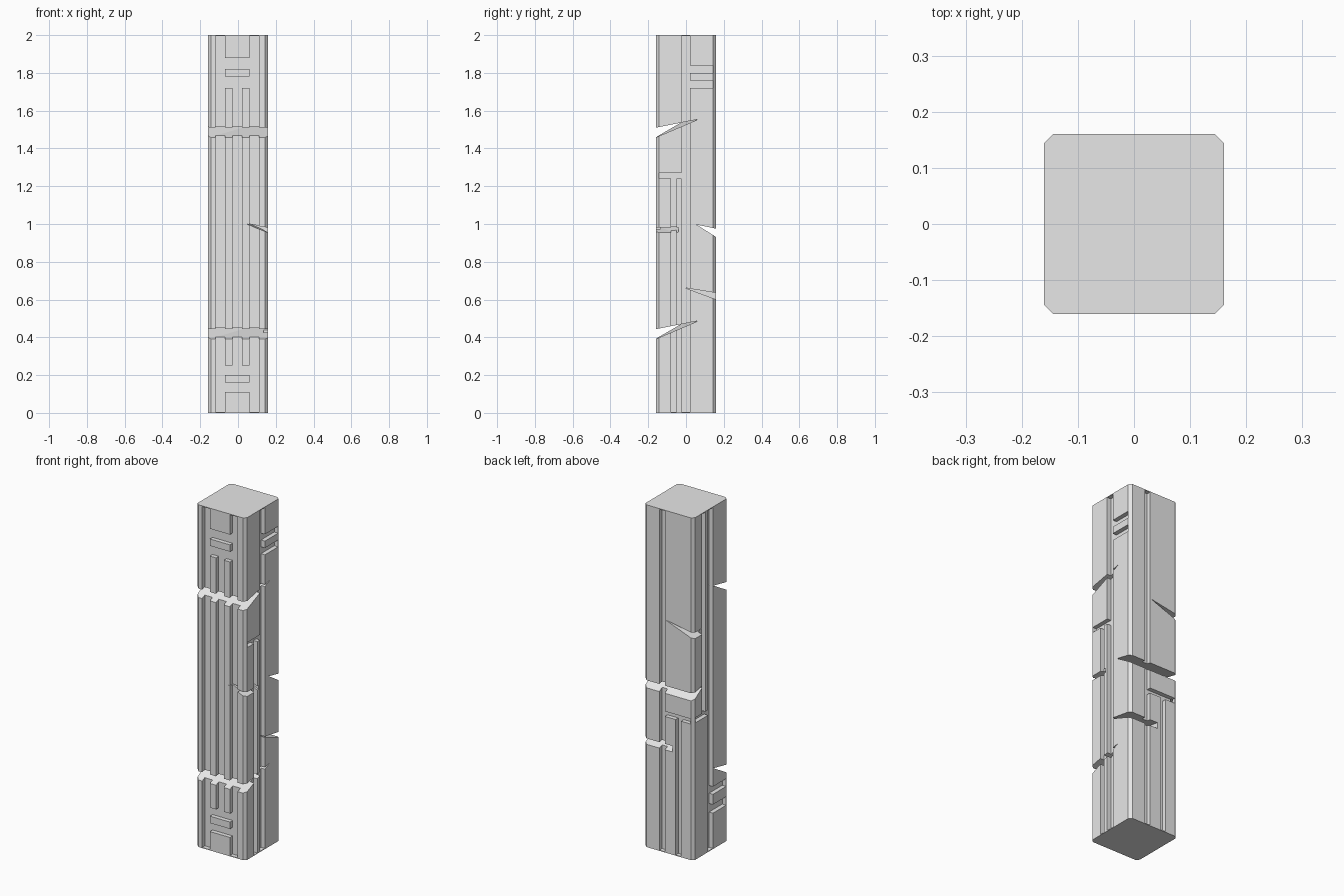
import bpy, bmesh
from mathutils import Vector

HALF, HEIGHT = 0.16, 2.0
CHAMFER, DEPTH, CAP = 0.016, 0.025, 0.004
BOTTOM, TOP = CAP, HEIGHT - CAP

if bpy.data.objects.get("Cube"):
    bpy.data.objects.remove(bpy.data.objects["Cube"])

stone = bpy.data.materials.new("stone grey")
stone.use_nodes = True
grey = (0.8, 0.8, 0.8, 1)
stone.diffuse_color = grey
stone.node_tree.nodes["Principled BSDF"].inputs["Base Color"].default_value = grey


def add_object(name, bm):
    bmesh.ops.recalc_face_normals(bm, faces=bm.faces)
    mesh = bpy.data.meshes.new(name)
    bm.to_mesh(mesh)
    bm.free()
    mesh.materials.append(stone)
    obj = bpy.data.objects.new(name, mesh)
    bpy.context.collection.objects.link(obj)
    return obj


def add_box(bm, low, high):
    low, high = Vector(low), Vector(high)
    verts = bmesh.ops.create_cube(bm, size=1)["verts"]
    for v in verts:
        v.co = (low + high) / 2 + v.co * (high - low)


def groove(bm, side, a, b, low=BOTTOM, high=TOP):
    """Cut a rectangle, a to b across and low to high, into one side."""
    inner, outer = HALF - DEPTH, HALF + 0.02
    if side in ("front", "left_of_view"):
        inner, outer = -outer, -inner
    if side in ("front", "back"):
        add_box(bm, (a, inner, low), (b, outer, high))
    else:
        add_box(bm, (inner, a, low), (outer, b, high))


def wedge(bm, axis, ends, mouth, lips, tips):
    """Cut a crack along an axis: lips are mouth heights, tips are (depth, height)."""
    verts = []
    for end, tip in zip(ends, tips):
        for across, z in ((mouth, lips[0]), (mouth, lips[1]), tip):
            co = (end, across, z) if axis == "x" else (across, end, z)
            verts.append(bm.verts.new(co))
    bmesh.ops.convex_hull(bm, input=verts)


def carve(target, name, bm):
    cutter = add_object(name, bm)
    cutter.hide_render = True
    mod = target.modifiers.new(name, "BOOLEAN")
    mod.operation, mod.solver, mod.use_self = "DIFFERENCE", "EXACT", True
    mod.object = cutter
    bpy.context.view_layer.objects.active = target
    bpy.ops.object.modifier_apply(modifier=name)
    bpy.data.objects.remove(cutter)


# Square shaft with chamfered upright corners
bm = bmesh.new()
add_box(bm, (-HALF, -HALF, 0), (HALF, HALF, HEIGHT))
upright = [e for e in bm.edges if abs(e.verts[0].co.z - e.verts[1].co.z) > 1]
bmesh.ops.bevel(bm, geom=upright, offset=CHAMFER, segments=1, affect="EDGES")
pillar = add_object("pillar", bm)

bm = bmesh.new()
# Front: two long channels, a middle channel, and gaps around the small blocks
groove(bm, "front", -0.12, -0.07)
groove(bm, "front", 0.06, 0.11)
groove(bm, "front", -0.03, 0.02, 0.22, 1.75)
for low, high in ((0.11, 0.16), (0.2, 0.25), (1.72, 1.78), (1.82, 1.88)):
    groove(bm, "front", -0.08, 0.07, low, high)

# Right side: long channel, ledge over two strips, and short slots high up
edge = HALF - CHAMFER - 0.002
groove(bm, "right_of_view", -0.025, 0.02)
groove(bm, "right_of_view", -0.08, -0.05, BOTTOM, 1.25)
groove(bm, "right_of_view", -edge, -0.02, 1.24, 1.27)
for low, high in ((1.72, 1.76), (1.80, 1.84)):
    groove(bm, "right_of_view", 0.01, edge, low, high)

# Left side: the same layout turned upside down
groove(bm, "left_of_view", -0.02, 0.025)
groove(bm, "left_of_view", 0.05, 0.08, 0.82, TOP)
groove(bm, "left_of_view", 0.02, edge, 0.80, 0.83)
for low, high in ((0.21, 0.26), (0.32, 0.365)):
    groove(bm, "left_of_view", -edge, -0.01, low, high)

# Back: long channel, ledge and a lower strip
groove(bm, "back", 0.025, 0.06)
groove(bm, "back", -edge, 0.03, 0.795, 0.825)
groove(bm, "back", -0.08, -0.045, BOTTOM, 0.81)
carve(pillar, "grooves", bm)

# Cracks: two across the front, one across the back, three at corners
bm = bmesh.new()
for z in (1.51, 0.443):
    wedge(bm, "x", (0.18, -0.18), -0.18, (z - 0.004, z - 0.06),
          ((0.068, z + 0.045), (-0.03, z + 0.027)))
wedge(bm, "x", (0.18, -0.18), 0.18, (0.971, 0.918), ((0.055, 0.997), (0.055, 0.997)))
wedge(bm, "x", (0.18, -0.025), 0.18, (0.632, 0.593), ((-0.005, 0.662), (-0.005, 0.662)))
wedge(bm, "y", (0.18, 0.07), -0.18, (1.325, 1.285), ((0.02, 1.36), (0.02, 1.36)))
wedge(bm, "y", (-0.18, -0.04), 0.18, (0.975, 0.947), ((0.047, 0.998), (0.047, 1.01)))
carve(pillar, "cracks", bm)
